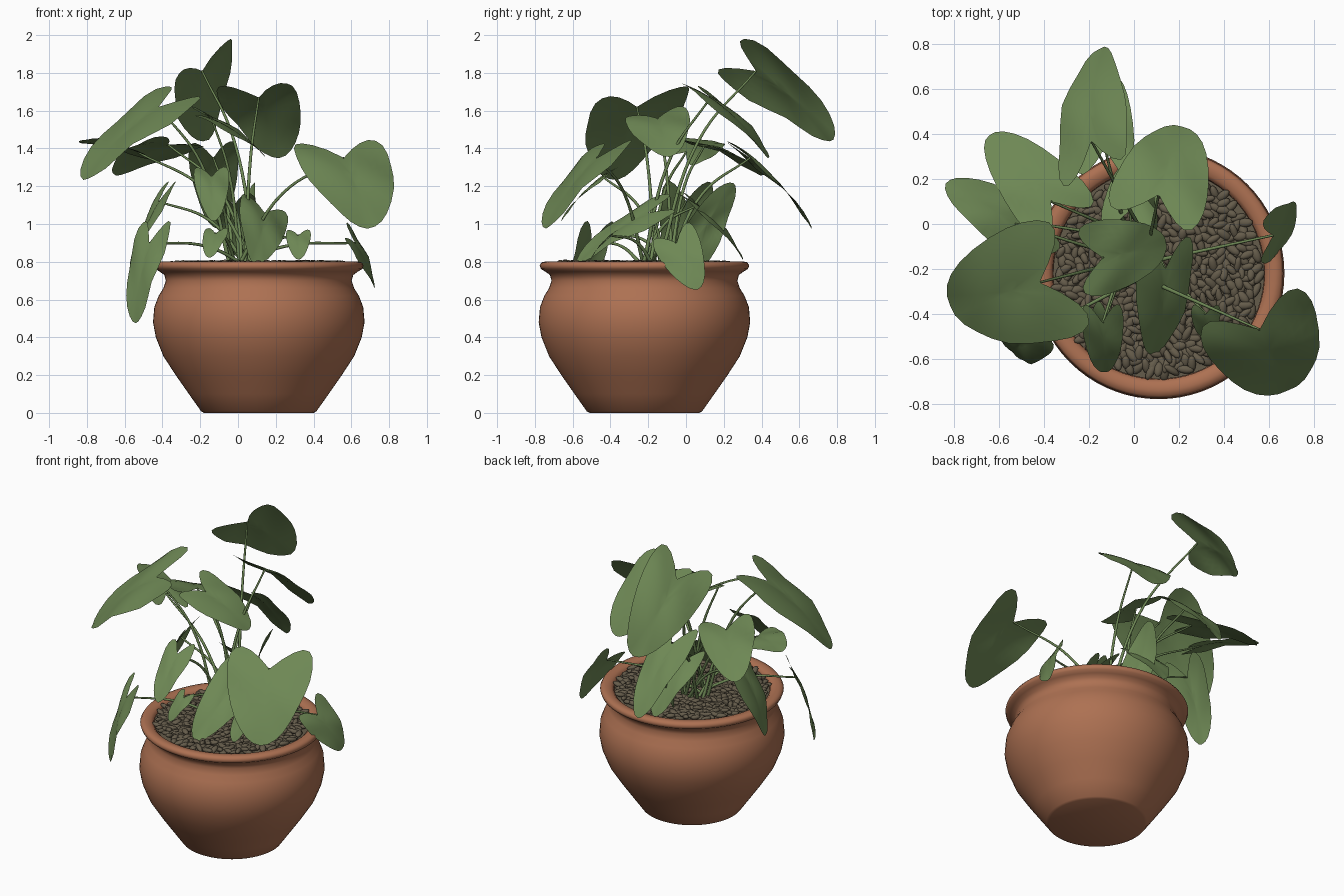
import bpy, bmesh, math, random
from mathutils import Vector, Matrix

random.seed(4)
if "Cube" in bpy.data.objects:
    bpy.data.objects.remove(bpy.data.objects["Cube"])


def material(name, rgb):
    m = bpy.data.materials.new(name)
    m.use_nodes = True
    m.diffuse_color = (*rgb, 1)
    m.node_tree.nodes["Principled BSDF"].inputs["Base Color"].default_value = (*rgb, 1)
    return m


TERRACOTTA = material("terracotta", (0.42, 0.165, 0.085))
LEAF = material("leaf green", (0.155, 0.245, 0.09))
PEBBLE = material("brown pebble", (0.13, 0.107, 0.07))
POT = Vector((0.11, -0.22, 0))
UP = Vector((0, 0, 1))


def add_object(name, bm, mat, angle=60):
    mesh = bpy.data.meshes.new(name)
    bm.to_mesh(mesh)
    bm.free()
    ob = bpy.data.objects.new(name, mesh)
    bpy.context.collection.objects.link(ob)
    mesh.materials.append(mat)
    bpy.ops.object.select_all(action="DESELECT")
    ob.select_set(True)
    bpy.context.view_layer.objects.active = ob
    bpy.ops.object.shade_smooth_by_angle(angle=math.radians(angle))


def lathe(name, profile, mat, steps=72):
    bm = bmesh.new()
    verts = [bm.verts.new(POT + Vector((r, 0, z))) for r, z in profile]
    edges = [bm.edges.new(pair) for pair in zip(verts, verts[1:])]
    bmesh.ops.spin(bm, geom=verts + edges, cent=POT, axis=UP,
                   angle=math.tau, steps=steps, use_merge=True)
    bmesh.ops.remove_doubles(bm, verts=bm.verts, dist=0.0005)
    bmesh.ops.recalc_face_normals(bm, faces=bm.faces)
    add_object(name, bm, mat)


# Pot with rolled rim, and the soil inside it
lathe("pot", [(0, 0), (.29, 0), (.305, .008), (.37, .1), (.44, .2),
              (.505, .3), (.545, .4), (.56, .48), (.553, .56), (.53, .62), (.505, .66),
              (.492, .7), (.5, .73), (.525, .748), (.548, .762), (.555, .78), (.545, .797),
              (.52, .802), (.49, .797), (.472, .78), (.468, .7)], TERRACOTTA)
lathe("soil", [(0, .775), (.47, .775)], PEBBLE)

# Pebbles spread over the soil in a sunflower pattern
bm = bmesh.new()
COUNT = 560
for i in range(COUNT):
    r, a = 0.45 * math.sqrt((i + .5) / COUNT), i * 2.4
    place = Matrix.Translation(POT + Vector((r * math.cos(a), r * math.sin(a),
                                             .778 + random.uniform(0, .016))))
    turn = Matrix.Rotation(random.uniform(0, math.tau), 4, "Z")
    tilt = Matrix.Rotation(random.uniform(-.35, .35), 4, "Y")
    size = Matrix.Diagonal((random.uniform(.03, .042), random.uniform(.015, .021), .014, 1))
    bmesh.ops.create_icosphere(bm, subdivisions=2, radius=1, matrix=place @ turn @ tilt @ size)
add_object("pebbles", bm, PEBBLE)

SEGMENTS, RINGS, BULGE = 28, 6, .17


def heart(t):
    """Heart outline with its notch at the origin and its tip ahead."""
    c = (1 - math.cos(t)) / 2
    x = math.sin(t) * (1.12 - .4 * c)
    y = c - .75 * abs(math.sin(t)) * (1 - c) + .06 * c ** 8
    return x, y


def leaf(name, attach, tip, width, roll):
    attach, along = Vector(attach), Vector(tip) - Vector(attach)
    length = along.length
    side = along.cross(UP).normalized()
    normal = side.cross(along).normalized()
    spin = Matrix.Rotation(math.radians(-roll), 3, along)
    side, normal = spin @ side, spin @ normal

    def point(x, y):
        lift = BULGE * (1.2 * y * (1 - y) - .4 * x * x + .25 * abs(x))
        wave = .03 * math.sin(7 * y + 3 * x) * abs(x)
        return attach + along * y + side * width * x + normal * length * (lift + wave)

    bm = bmesh.new()
    centre = bm.verts.new(point(0, .3))
    outline = [heart(math.tau * i / SEGMENTS) for i in range(SEGMENTS)]
    last = None
    for k in range(1, RINGS + 1):
        f = k / RINGS
        ring = [bm.verts.new(point(x * f, .3 + (y - .3) * f)) for x, y in outline]
        for i in range(SEGMENTS):
            if last:
                bm.faces.new((last[i - 1], last[i], ring[i], ring[i - 1]))
            else:
                bm.faces.new((centre, ring[i], ring[i - 1]))
        last = ring
    bmesh.ops.recalc_face_normals(bm, faces=bm.faces)
    add_object(name, bm, LEAF, 80)


def stem(name, attach, index):
    end = Vector(attach)
    a = index * 2.4
    base = Vector((.03 + .07 * math.cos(a), -.15 + .08 * math.sin(a), .77))
    mid = base.lerp(end, .42)
    mid.z = base.z + (end.z - base.z) * .62 + .03
    data = bpy.data.curves.new(name, "CURVE")
    data.dimensions = "3D"
    data.bevel_depth, data.bevel_resolution, data.resolution_u = .009, 2, 8
    data.use_fill_caps = True
    spline = data.splines.new("BEZIER")
    spline.bezier_points.add(2)
    for p, co, radius in zip(spline.bezier_points, (base, mid, end), (1.2, .9, .6)):
        p.co, p.radius = co, radius
        p.handle_left_type = p.handle_right_type = "AUTO"
    data.materials.append(LEAF)
    bpy.context.collection.objects.link(bpy.data.objects.new(name, data))


# Each leaf: stem end, tip, half width, roll in degrees
LEAVES = {
    "tallest": ((-.19, .37, 1.81), (-.16, .76, 1.47), .22, 44),
    "back_low": ((-.13, .34, 1.35), (-.11, .65, 1), .14, 6),
    "back_left": ((.11, .13, 1.67), (.21, .42, 1.37), .23, 5),
    "back_right": ((-.37, .1, 1.42), (-.63, .38, 1.27), .18, -10),
    "front_right": ((-.42, -.26, 1.62), (-.8, -.36, 1.26), .3, 11),
    "far_right": ((-.53, 0, 1.38), (-.82, .17, 1.43), .14, -15),
    "middle": ((-.14, -.15, 1.56), (.13, -.09, 1.37), .18, -12),
    "front_left": ((.56, -.47, 1.35), (.68, -.73, 1), .28, -3),
    "front_middle": ((.14, -.2, 1.06), (.09, -.56, .81), .15, 30),
    "front_inner": ((-.14, -.44, 1.25), (-.13, -.65, 1.03), .1, 0),
    "hanging": ((-.47, -.5, .9), (-.54, -.57, .5), .13, 0),
    "side_right": ((-.42, 0, 1.12), (-.56, -.03, .74), .15, 0),
    "side_left": ((.62, -.05, .9), (.72, .06, .67), .13, -54),
    "small_left": ((.32, -.4, .94), (.32, -.5, .82), .07, 0),
    "small_front": ((-.12, -.4, .95), (-.15, -.5, .83), .07, 0),
    "inner_back": ((-.02, .06, 1.1), (.02, .29, .83), .13, 0),
    "inner_low": ((.05, .07, .92), (.08, .24, 1.2), .12, 55),
}
for i, (part, shape) in enumerate(LEAVES.items()):
    leaf(part + "_leaf", *shape)
    stem(part + "_stem", shape[0], i)
